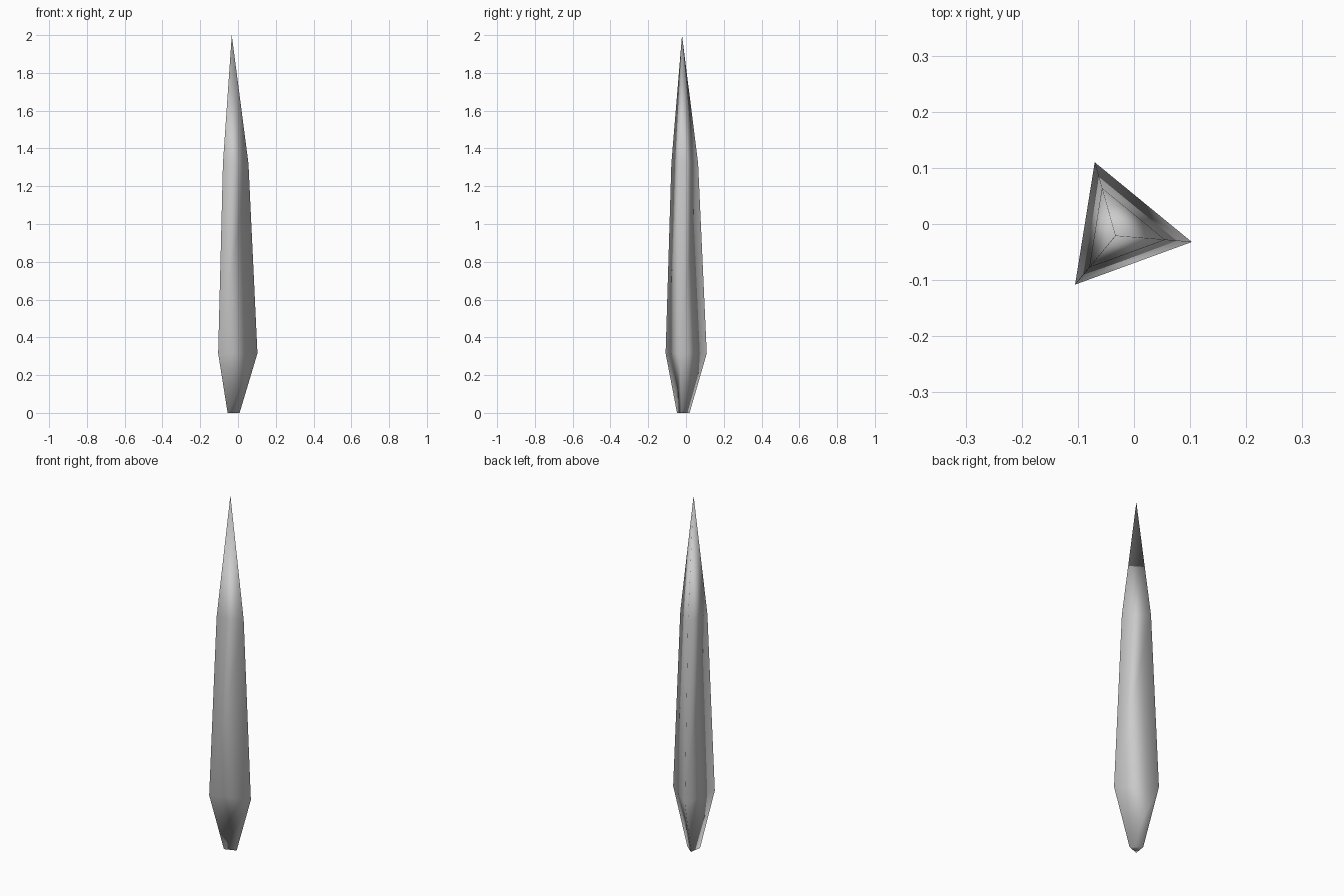
import bpy, bmesh
from mathutils import Vector

if "Cube" in bpy.data.objects:
    bpy.data.objects.remove(bpy.data.objects["Cube"])

# Three-sided spike: one triangular section scaled about the tip axis
AXIS = Vector((-0.033, -0.021))
SECTION = [Vector((-0.070, 0.110)), Vector((-0.105, -0.108)), Vector((0.103, -0.032))]
LEVELS = [(0.0, 0.305), (0.315, 1.0), (1.32, 0.65)]  # height, scale

bm = bmesh.new()
rings = []
for z, s in LEVELS:
    ring = []
    for p in SECTION:
        q = AXIS + (p - AXIS) * s
        ring.append(bm.verts.new((q.x, q.y, z)))
    rings.append(ring)

# Sides, tip and base cap
tip = bm.verts.new((AXIS.x, AXIS.y, 2.0))
for i in range(3):
    j = (i + 1) % 3
    for low, high in zip(rings, rings[1:]):
        bm.faces.new((low[i], low[j], high[j], high[i]))
    bm.faces.new((rings[-1][i], rings[-1][j], tip))
bm.faces.new(rings[0][::-1])
bmesh.ops.recalc_face_normals(bm, faces=bm.faces)
for f in bm.faces:
    f.smooth = True

mesh = bpy.data.meshes.new("spike")
bm.to_mesh(mesh)
bm.free()
bpy.context.collection.objects.link(bpy.data.objects.new("spike", mesh))
